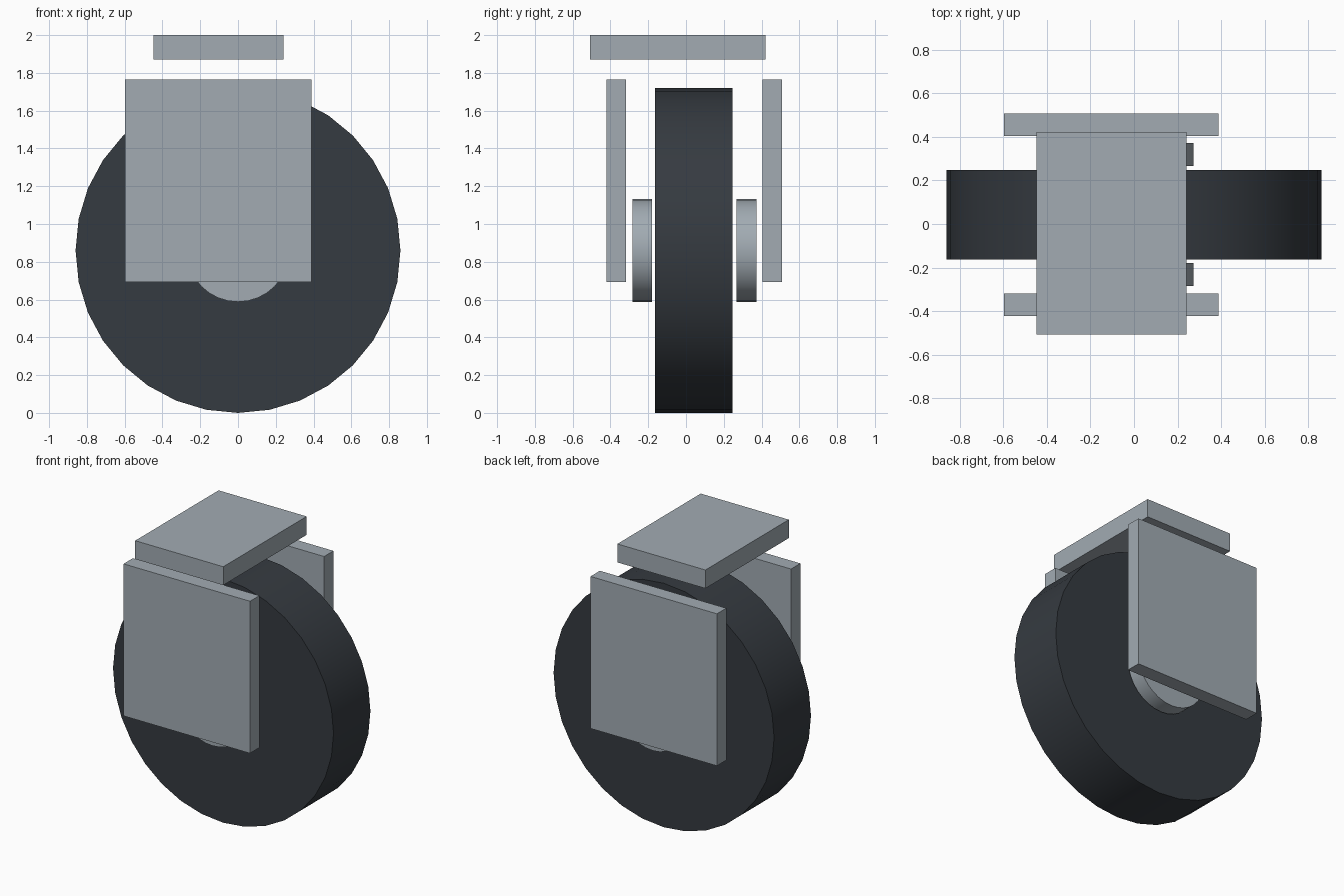
import bpy, math

if "Cube" in bpy.data.objects:
    bpy.data.objects.remove(bpy.data.objects["Cube"])


def material(name, rgb):
    m = bpy.data.materials.new(name)
    m.diffuse_color = (*rgb, 1)
    m.use_nodes = True
    m.node_tree.nodes["Principled BSDF"].inputs["Base Color"].default_value = m.diffuse_color
    return m


metal = material("grey metal", (0.36, 0.41, 0.45))
rubber = material("dark rubber", (0.036, 0.043, 0.052))


def box(name, lo, hi, mat):
    bpy.ops.mesh.primitive_cube_add(size=1, location=[(a + b) / 2 for a, b in zip(lo, hi)])
    o = bpy.context.object
    o.name = name
    o.scale = [b - a for a, b in zip(lo, hi)]
    bpy.ops.object.transform_apply(location=False, rotation=False, scale=True)
    o.data.materials.append(mat)


def disc(name, radius, y0, y1, mat):
    # cylinder lying along y on the wheel axis
    bpy.ops.mesh.primitive_cylinder_add(vertices=32, radius=radius, depth=y1 - y0,
                                        location=(0, (y0 + y1) / 2, 0.86),
                                        rotation=(math.pi / 2, 0, 0))
    o = bpy.context.object
    o.name = name
    o.data.materials.append(mat)
    bpy.ops.object.shade_smooth_by_angle(angle=math.radians(30))


# wheel and its two hub caps
disc("wheel", 0.86, -0.164, 0.247, rubber)
disc("front_hub", 0.272, -0.284, -0.179, metal)
disc("back_hub", 0.272, 0.267, 0.372, metal)

# side plates of the caster fork
for name, y in (("front_side_plate", -0.422), ("back_side_plate", 0.404)):
    box(name, (-0.597, y, 0.692), (0.389, y + 0.104, 1.764), metal)

# mounting plate on top
box("top_plate", (-0.447, -0.507, 1.87), (0.24, 0.422, 2.0), metal)
